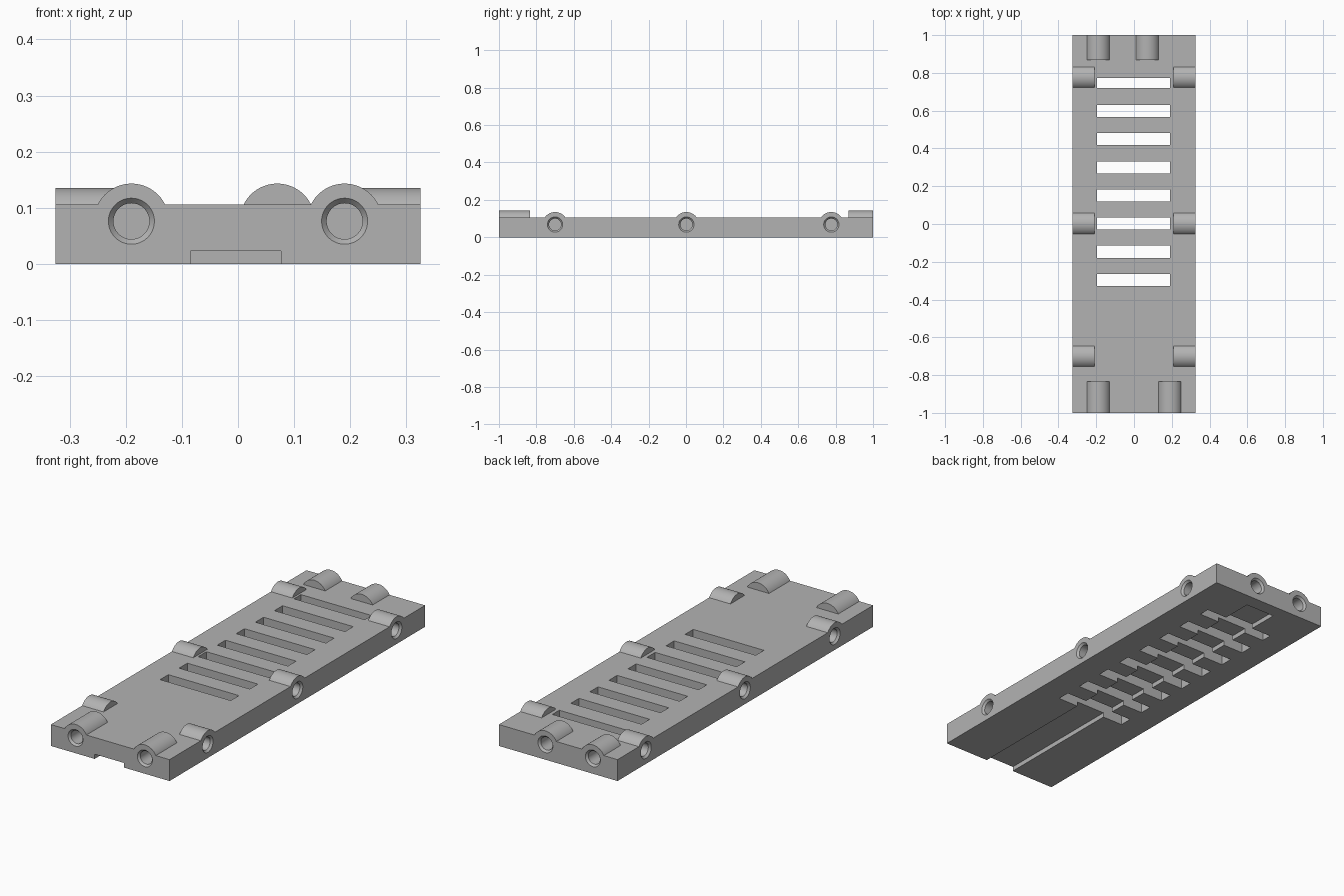
import bpy, bmesh, math
from mathutils import Matrix, Vector

cube = bpy.data.objects.get("Cube")
if cube:
    bpy.data.objects.remove(cube, do_unlink=True)

grey = bpy.data.materials.new("plain grey")
grey.use_nodes = True
grey.diffuse_color = (0.45, 0.45, 0.45, 1)
grey.node_tree.nodes["Principled BSDF"].inputs["Base Color"].default_value = grey.diffuse_color

HALF_X, HALF_Y, TOP = 0.325, 1.0, 0.106
BOSS_R, RIM_R, BORE_R, CHAMFER = 0.067, 0.041, 0.032, 0.01


def make_object(name, bm):
    bmesh.ops.recalc_face_normals(bm, faces=bm.faces)
    mesh = bpy.data.meshes.new(name)
    bm.to_mesh(mesh)
    bm.free()
    mesh.materials.append(grey)
    obj = bpy.data.objects.new(name, mesh)
    bpy.context.collection.objects.link(obj)
    return obj


def box(name, x0, x1, y0, y1, z0, z1):
    bm = bmesh.new()
    bmesh.ops.create_cube(bm, size=1)
    bmesh.ops.scale(bm, vec=(x1 - x0, y1 - y0, z1 - z0), verts=bm.verts)
    bmesh.ops.translate(bm, vec=((x0 + x1) / 2, (y0 + y1) / 2, (z0 + z1) / 2), verts=bm.verts)
    return make_object(name, bm)


def lathe(name, rings, origin, direction, sides=64):
    """Closed round solid from (radius, distance) rings along a direction."""
    bm = bmesh.new()
    loops = []
    for r, d in rings:
        angles = [math.tau * i / sides for i in range(sides)]
        loops.append([bm.verts.new((r * math.cos(a), r * math.sin(a), d)) for a in angles])
    for a, b in zip(loops, loops[1:]):
        for i in range(sides):
            j = (i + 1) % sides
            bm.faces.new((a[i], a[j], b[j], b[i]))
    bm.faces.new(loops[0])
    bm.faces.new(loops[-1])
    turn = Vector(direction).to_track_quat('Z', 'Y').to_matrix().to_4x4()
    bm.transform(Matrix.Translation(origin) @ turn)
    return make_object(name, bm)


def combine(target, tool, operation):
    """Apply a boolean and discard the tool."""
    tool.hide_render = True
    mod = target.modifiers.new("combine", 'BOOLEAN')
    mod.operation, mod.solver, mod.object = operation, 'EXACT', tool
    bpy.context.view_layer.objects.active = target
    bpy.ops.object.modifier_apply(modifier=mod.name)
    bpy.data.objects.remove(tool, do_unlink=True)


# Flat base plate
plate = box("base_plate", -HALF_X, HALF_X, -HALF_Y, HALF_Y, 0, TOP)

# Sockets: opening position, inward direction, boss length
sockets = []
for y in (-0.7, 0.002, 0.777):
    for side in (-1, 1):
        sockets.append(((side * HALF_X, y, 0.068), (-side, 0, 0), 0.117))
for x in (-0.19, 0.19):
    sockets.append(((x, -HALF_Y, 0.076), (0, 1, 0), 0.165))
for x in (-0.19, 0.07):
    sockets.append(((x, HALF_Y, 0.076), (0, -1, 0), 0.132))

# Rounded bosses around the sockets
for origin, inward, length in sockets:
    boss = lathe("boss", [(BOSS_R, 0), (BOSS_R, length)], origin, inward)
    combine(plate, boss, 'UNION')

# Chamfered blind bores
for origin, inward, length in sockets:
    grow = RIM_R - BORE_R
    rings = [(RIM_R + grow, -CHAMFER), (BORE_R, CHAMFER), (BORE_R, length - 0.02)]
    combine(plate, lathe("bore_cutter", rings, origin, inward), 'DIFFERENCE')

# Ventilation slots through the plate
for i in range(8):
    y = 0.747 - 0.149 * i
    half = 0.027 if i == 0 else 0.032
    combine(plate, box("slot_cutter", -0.197, 0.19, y - half, y + half, -0.1, 0.3), 'DIFFERENCE')

# Shallow channel underneath, open at the front
combine(plate, box("channel_cutter", -0.085, 0.077, -1.1, 0.93, -0.1, 0.023), 'DIFFERENCE')

# Smooth curved faces, keeping edges sharp
bpy.ops.object.select_all(action='DESELECT')
plate.select_set(True)
bpy.context.view_layer.objects.active = plate
bpy.ops.object.shade_smooth_by_angle(angle=math.radians(25))
